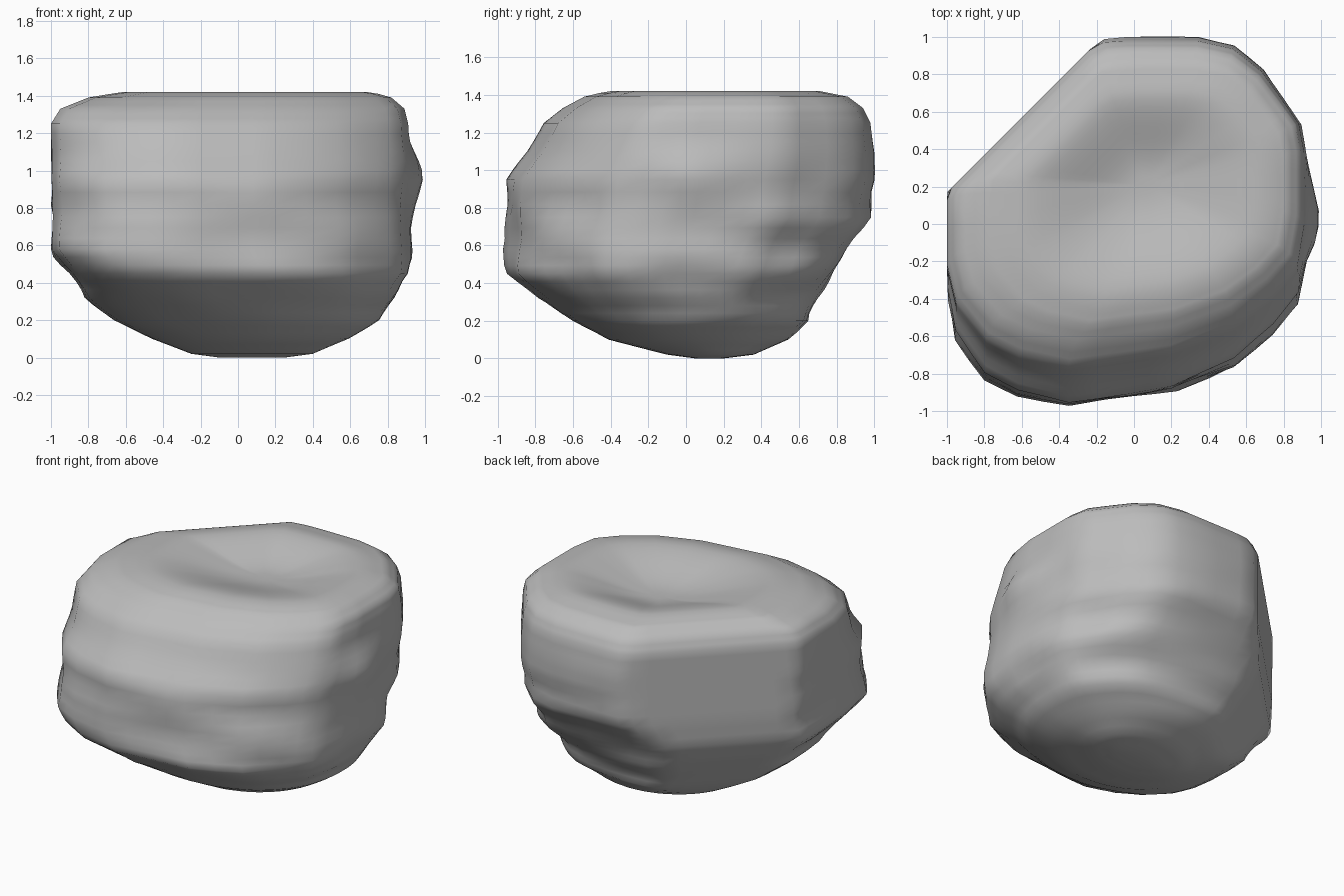
import bpy
import bmesh
import math
from mathutils import Vector, noise

cube = bpy.data.objects.get("Cube")
if cube:
    bpy.data.objects.remove(cube, do_unlink=True)

# Plan outline of the boulder before its diagonal side is cut flat
OUTLINE = [(1, .03), (1, .3), (.97, .48), (.87, .64), (.76, .81), (.6, .95),
           (.4, 1), (0, 1), (-.25, .98), (-.5, .9), (-.75, .72), (-.92, .48),
           (-1, .22), (-1, 0), (-1, -.4), (-.95, -.63), (-.78, -.86),
           (-.6, -.96), (-.32, -1.03), (0, -.98), (.25, -.94), (.6, -.79),
           (.82, -.6), (.96, -.42), (1, -.15)]

# Layers: height, left and right limits, front and back limits, diagonal cut
LAYERS = [(0, -.1, .25, .05, .2, .3), (.02, -.25, .4, -.1, .36, .55),
          (.1, -.46, .59, -.42, .54, .72), (.2, -.66, .75, -.6, .66, .84),
          (.32, -.82, .83, -.78, .69, .95), (.45, -.89, .91, -.91, .77, 1.07),
          (.58, -1, .91, -.95, .85, 1.15), (.75, -1, .92, -.94, .97, 1.17),
          (.95, -1, .92, -.92, 1, 1.17), (1.1, -1, .92, -.81, 1, 1.17),
          (1.25, -1, .91, -.73, .98, 1.17), (1.33, -.95, .89, -.63, .94, 1.12),
          (1.39, -.8, .82, -.52, .86, 1.02), (1.41, -.68, .75, -.44, .76, .92)]
SIDES = 50
RINGS = 39
DISH_DEPTH = .11
DISH_CENTRE = Vector((.06, .21, 0))


def smoothstep(t):
    t = max(0, min(1, t))
    return t * t * (3 - 2 * t)


def mix(a, b, t):
    return a + (b - a) * t


def outline_point(index):
    """Point on the plan outline, resampled to the number of sides."""
    position = index * len(OUTLINE) / SIDES
    first = int(position)
    a = Vector(OUTLINE[first])
    b = Vector(OUTLINE[(first + 1) % len(OUTLINE)])
    return a.lerp(b, position - first)


def layer_at(position):
    """Layer limits at a fractional layer number."""
    first = min(int(position), len(LAYERS) - 2)
    return [mix(a, b, position - first)
            for a, b in zip(LAYERS[first], LAYERS[first + 1])]


def side_ring(position):
    z, left, right, front, back, cut = layer_at(position)
    roundness = 1 - smoothstep(z / .5)
    points = []
    for index in range(SIDES):
        flat = outline_point(index)
        plan = flat.lerp(flat.normalized(), roundness)
        x = mix(left, right, (plan.x + 1) / 2)
        y = mix(front, back, (plan.y + 1) / 2)
        outward = Vector((plan.x, plan.y, 0)).normalized()

        # Worn, nearly level ledges that fade at the base and the rim
        fade = smoothstep(z / .3) * smoothstep((1.3 - z) / .6)
        sample = Vector((x * 1.8, y * 1.8, (z + .12 * x) * 6))
        push = .04 * noise.noise(sample) * fade
        # Small knob on the left side
        if plan.x > .9:
            push += .075 * smoothstep(1 - abs(z - .95) / .25) \
                * smoothstep(1 - abs(y - .03) / .35)
        point = Vector((x, y, z)) + outward * push

        # Flat diagonal cut
        excess = max(0, point.y - point.x - cut)
        point += Vector((excess / 2, -excess / 2, 0))
        point.x = max(point.x, -1)
        points.append(point)
    return points


def dish_ring(rim, scale):
    """Ring of the hollow top, shrinking from the rim to the centre."""
    points = []
    for point in rim:
        plan = DISH_CENTRE.lerp(Vector((point.x, point.y, 0)), scale)
        lift = .012 * smoothstep((1 - scale) / .12)
        drop = DISH_DEPTH * smoothstep((.93 - scale) / .85)
        plan.z = point.z + lift - drop
        points.append(plan)
    return points


# Stone body with a hollow top
bm = bmesh.new()
rings = [side_ring(i * (len(LAYERS) - 1) / RINGS) for i in range(RINGS + 1)]
rim = rings[-1]
rings += [dish_ring(rim, 1 - step / 12) for step in range(1, 12)]
loops = [[bm.verts.new(point) for point in ring] for ring in rings]
for lower, upper in zip(loops, loops[1:]):
    for i in range(SIDES):
        j = (i + 1) % SIDES
        bm.faces.new((lower[i], lower[j], upper[j], upper[i]))
bm.faces.new(list(reversed(loops[0])))
bm.faces.new(loops[-1])
bmesh.ops.recalc_face_normals(bm, faces=bm.faces)

mesh = bpy.data.meshes.new("hollow_boulder")
bm.to_mesh(mesh)
bm.free()
boulder = bpy.data.objects.new("hollow_boulder", mesh)
bpy.context.collection.objects.link(boulder)

# Plain grey stone
stone = bpy.data.materials.new("grey_stone")
stone.use_nodes = True
grey = (.5, .5, .5, 1)
stone.diffuse_color = grey
stone.node_tree.nodes["Principled BSDF"].inputs["Base Color"].default_value = grey
mesh.materials.append(stone)

bpy.context.view_layer.objects.active = boulder
boulder.select_set(True)
bpy.ops.object.shade_smooth_by_angle(angle=math.radians(50))
